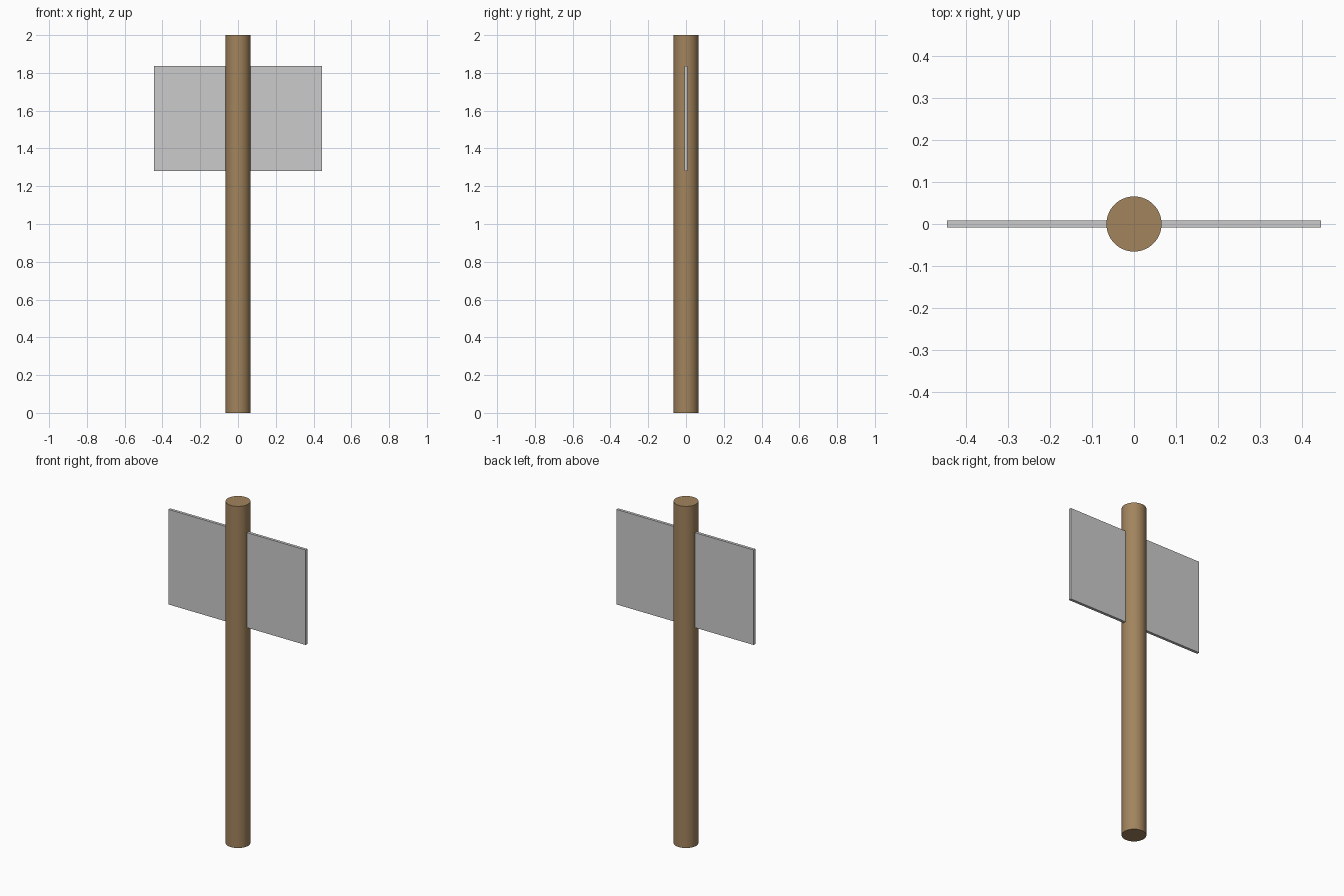
import bpy

if "Cube" in bpy.data.objects:
    bpy.data.objects.remove(bpy.data.objects["Cube"])

# Round wooden post
bpy.ops.mesh.primitive_cylinder_add(vertices=64, radius=0.0655, depth=2.0, location=(0, 0, 1.0))
post = bpy.context.object
post.name = "post"
bpy.ops.object.shade_smooth_by_angle()
wood = bpy.data.materials.new("wood")
wood.diffuse_color = (0.36, 0.23, 0.11, 1)
wood.use_nodes = True
wood.node_tree.nodes["Principled BSDF"].inputs["Base Color"].default_value = wood.diffuse_color
post.data.materials.append(wood)

# Thin sign panel running through the post
z_low, z_high = 1.28, 1.836
bpy.ops.mesh.primitive_cube_add(size=1, location=(0, 0, (z_low + z_high) / 2))
panel = bpy.context.object
panel.name = "sign_panel"
panel.scale = (0.889, 0.0167, z_high - z_low)
bpy.ops.object.transform_apply(location=False, rotation=False, scale=True)
